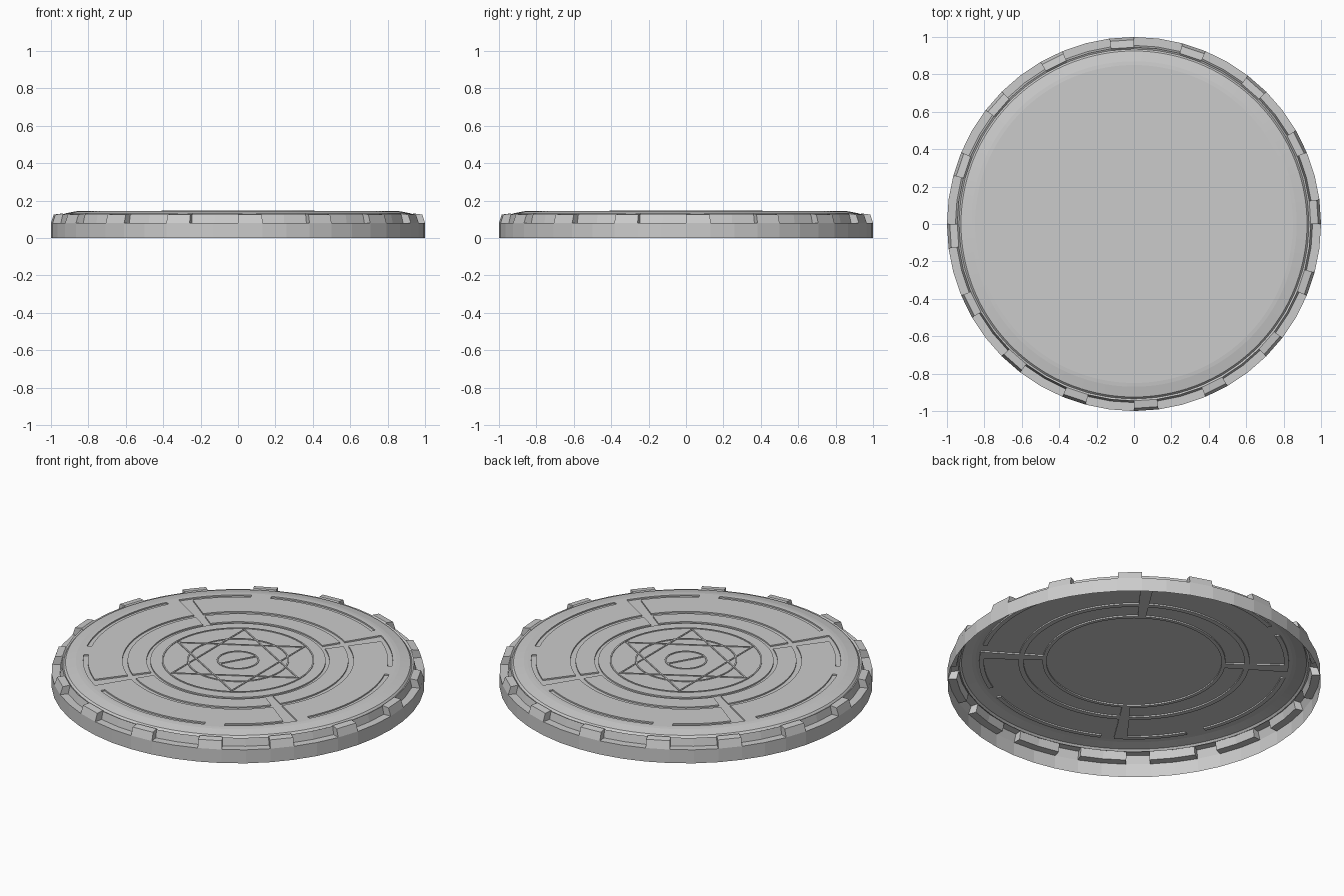
import bpy, bmesh
from math import sin, cos, pi, radians

cube = bpy.data.objects.get("Cube")
if cube:
    bpy.data.objects.remove(cube)

stone = bpy.data.materials.new("grey_stone")
stone.use_nodes = True
grey = (0.6, 0.6, 0.6, 1)
stone.diffuse_color = grey
stone.node_tree.nodes["Principled BSDF"].inputs["Base Color"].default_value = grey


def finish(name, bm):
    bmesh.ops.remove_doubles(bm, verts=bm.verts, dist=0.0001)
    mesh = bpy.data.meshes.new(name)
    bm.to_mesh(mesh)
    bm.free()
    mesh.materials.append(stone)
    obj = bpy.data.objects.new(name, mesh)
    bpy.context.collection.objects.link(obj)
    return obj


def add_face(bm, points):
    unique = []
    for p in points:
        if all(sum((a - b) ** 2 for a, b in zip(p, q)) > 1e-9 for q in unique):
            unique.append(p)
    if len(unique) > 2:
        bm.faces.new([bm.verts.new(p) for p in unique])


def stepped_lathe(name, count, profile):
    """Sweep a profile that may change per segment, walling up each change."""
    bm = bmesh.new()
    step = 360 / count

    def at(p, a):
        return (p[0] * cos(radians(a)), p[0] * sin(radians(a)), p[1])

    for i in range(count):
        a, b = i * step, (i + 1) * step
        here, after = profile(a + step / 2), profile((b + step / 2) % 360)
        for p, q in zip(here, here[1:]):
            add_face(bm, [at(p, a), at(p, b), at(q, b), at(q, a)])
        if here != after:
            for k in range(len(here) - 1):
                add_face(bm, [at(here[k], b), at(after[k], b),
                              at(after[k + 1], b), at(here[k + 1], b)])
    return finish(name, bm)


# Outer rim: open underneath, with sixteen narrow teeth
def rim_profile(angle):
    tooth = angle % 22.5 < 7.5
    edge = [(0.985, 0.125), (0.945, 0.13)] if tooth else [(0.955, 0.08), (0.945, 0.125)]
    return [(1, 0), (1, 0.08)] + edge + [(0.935, 0.12)]


stepped_lathe("toothed_rim", 48, rim_profile)

# Disc: ring channels joined by four radial channels
TOP, DEPTH = 0.144, 0.008
RADII = [0.83, 0.805, 0.62, 0.592, 0.49, 0.47, 0]


def disc_profile(angle):
    a = angle % 90
    spoke = 52.5 < a < 57.5
    outer_arc = a < 22.5 or 30 < a < 57.5 or a > 62.5
    cut = [outer_arc, spoke, True, spoke, True, False]
    points = [(0.935, 0.12), (0.925, 0.131), (0.87, 0.142), (0.85, TOP), (0.83, TOP)]
    for r0, r1, low in zip(RADII, RADII[1:], cut):
        z = TOP - DEPTH * low
        points += [(r0, z), (r1, z)]
    return points


stepped_lathe("channelled_disc", 144, disc_profile)


# Central emblem made from slim raised ribbons
def ribbon_loop(name, radius, sides, turn=0, width=0.008):
    bm = bmesh.new()
    half = width / 2 / cos(pi / sides)
    section = [(radius + half, TOP), (radius + half, 0.148),
               (radius - half, 0.148), (radius - half, TOP)]
    for i in range(sides):
        a, b = (turn + 2 * pi * k / sides for k in (i, i + 1))
        for p, q in zip(section, section[1:]):
            add_face(bm, [(r * cos(t), r * sin(t), z)
                          for (r, z), t in ((p, a), (p, b), (q, b), (q, a))])
    return finish(name, bm)


ribbon_loop("emblem_outer_ring", 0.405, 48)
ribbon_loop("emblem_inner_ring", 0.27, 48)
ribbon_loop("emblem_centre_ring", 0.11, 32)
ribbon_loop("emblem_triangle_right", 0.39, 3)
ribbon_loop("emblem_triangle_left", 0.39, 3, pi)

# Bar across the centre ring
bm = bmesh.new()
bmesh.ops.create_cube(bm, size=1)
bmesh.ops.scale(bm, vec=(0.21, 0.01, 0.004), verts=bm.verts)
bmesh.ops.translate(bm, vec=(0, 0, 0.146), verts=bm.verts)
bar = finish("emblem_centre_bar", bm)
bar.rotation_euler.z = radians(60)
